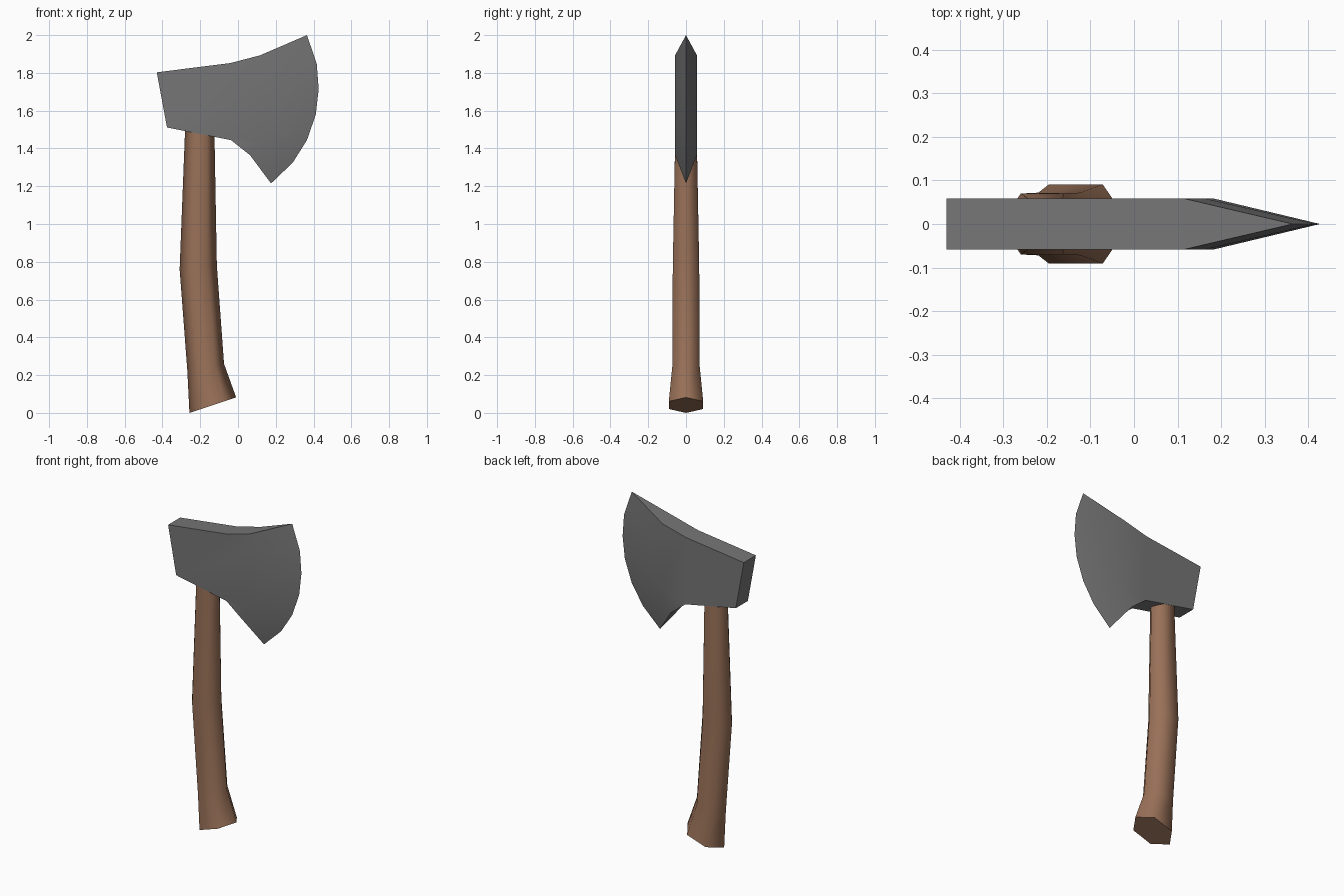
import bpy, bmesh, math

if "Cube" in bpy.data.objects:
    bpy.data.objects.remove(bpy.data.objects["Cube"])


def material(name, color):
    m = bpy.data.materials.new(name)
    m.diffuse_color = (*color, 1)
    m.use_nodes = True
    m.node_tree.nodes["Principled BSDF"].inputs["Base Color"].default_value = m.diffuse_color
    return m


def finish(bm, name, mat, angle):
    bmesh.ops.recalc_face_normals(bm, faces=bm.faces)
    me = bpy.data.meshes.new(name)
    bm.to_mesh(me)
    bm.free()
    me.materials.append(mat)
    ob = bpy.data.objects.new(name, me)
    bpy.context.collection.objects.link(ob)
    bpy.ops.object.select_all(action='DESELECT')
    ob.select_set(True)
    bpy.context.view_layer.objects.active = ob
    bpy.ops.object.shade_smooth_by_angle(angle=math.radians(angle))
    return ob


steel = material("grey steel", (0.18, 0.18, 0.18))
wood = material("brown wood", (0.32, 0.165, 0.098))

# Axe head: flat cheeks up to a curved ridge, then a taper to the cutting edge
T = 0.058
body = [(0.063, 1.365), (-0.037, 1.444), (-0.376, 1.511),
        (-0.43, 1.803), (-0.04, 1.852), (0.117, 1.893)]
ridge = [(0.165, 1.80), (0.185, 1.69), (0.178, 1.60), (0.155, 1.51), (0.115, 1.43)]
edge = [(0.365, 2.0), (0.417, 1.848), (0.427, 1.714), (0.412, 1.58),
        (0.365, 1.444), (0.29, 1.325), (0.175, 1.215)]

bm = bmesh.new()
blade = [bm.verts.new((x, 0, z)) for x, z in edge]
sides = []
for y in (-T, T):
    ring = [bm.verts.new((x, y, z)) for x, z in body + ridge]
    bm.faces.new(ring)
    arc = ring[len(body) - 1:] + ring[:1]
    for i in range(len(edge) - 1):
        bm.faces.new((arc[i], arc[i + 1], blade[i + 1], blade[i]))
    sides.append(ring)
a, b = sides
for i in range(len(body) - 1):          # rim around the back of the head
    bm.faces.new((a[i], a[i + 1], b[i + 1], b[i]))
top = len(body) - 1
bm.faces.new((a[top], b[top], blade[0]))
bm.faces.new((a[0], b[0], blade[-1]))
finish(bm, "axe_head", steel, 30)

# Handle: six-sided sections given as left point, right point, half depth
sections = [((-0.257, 0.0), (-0.01, 0.082), 0.091),
            ((-0.268, 0.22), (-0.074, 0.26), 0.072),
            ((-0.309, 0.76), (-0.112, 0.78), 0.07),
            ((-0.279, 1.53), (-0.125, 1.50), 0.056)]
bm = bmesh.new()
rings = []
for (xl, zl), (xr, zr), d in sections:
    ring = []
    for k in range(6):
        ang = k * math.pi / 3
        t = 0.5 + 0.5 * math.cos(ang)
        y = d * math.sin(ang) / math.sin(math.pi / 3)
        ring.append(bm.verts.new((xl + (xr - xl) * t, y, zl + (zr - zl) * t)))
    rings.append(ring)
for r, s in zip(rings, rings[1:]):
    for k in range(6):
        n = (k + 1) % 6
        bm.faces.new((r[k], r[n], s[n], s[k]))
bm.faces.new(rings[0])
bm.faces.new(rings[-1])
finish(bm, "handle", wood, 72)
